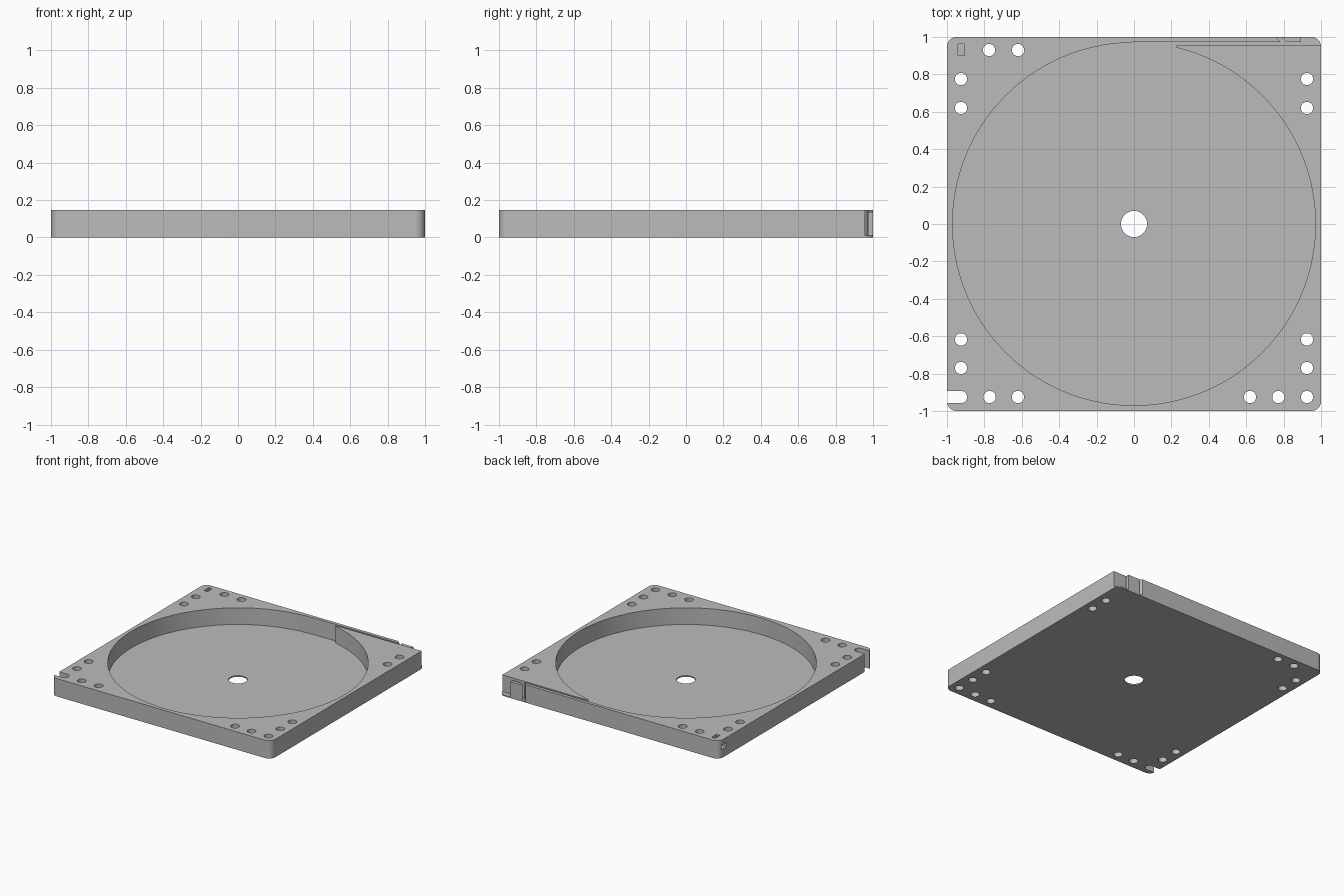
import bpy, bmesh, math

if "Cube" in bpy.data.objects:
    bpy.data.objects.remove(bpy.data.objects["Cube"])

H, FLOOR, R = 0.147, 0.010, 0.97   # tray height, floor thickness, pocket radius

grey = bpy.data.materials.new("plain grey")
grey.diffuse_color = (0.5, 0.5, 0.5, 1)
grey.use_nodes = True
grey.node_tree.nodes["Principled BSDF"].inputs["Base Color"].default_value = grey.diffuse_color


def arc(cx, cy, r, a0, a1, n):
    return [(cx + r * math.cos(math.radians(a0 + (a1 - a0) * i / n)),
             cy + r * math.sin(math.radians(a0 + (a1 - a0) * i / n))) for i in range(n + 1)]


def prism(name, pts, z0, z1):
    """Extrude a counter-clockwise outline from z0 to z1."""
    bm = bmesh.new()
    f = bm.faces.new([bm.verts.new((x, y, z0)) for x, y in pts])
    ext = bmesh.ops.extrude_face_region(bm, geom=[f])
    top = [v for v in ext["geom"] if isinstance(v, bmesh.types.BMVert)]
    bmesh.ops.translate(bm, verts=top, vec=(0, 0, z1 - z0))
    bmesh.ops.recalc_face_normals(bm, faces=bm.faces)
    me = bpy.data.meshes.new(name)
    bm.to_mesh(me)
    bm.free()
    ob = bpy.data.objects.new(name, me)
    bpy.context.collection.objects.link(ob)
    return ob


def rect(x0, x1, y0, y1):
    return [(x0, y0), (x1, y0), (x1, y1), (x0, y1)]


def cut(pts, z0, z1):
    """Subtract an extruded outline from the tray."""
    c = prism("cutter", pts, z0, z1)
    c.hide_render = True
    m = tray.modifiers.new("cut", 'BOOLEAN')
    m.operation, m.solver, m.object = 'DIFFERENCE', 'EXACT', c
    bpy.context.view_layer.objects.active = tray
    bpy.ops.object.modifier_apply(modifier=m.name)
    bpy.data.objects.remove(c)


# Square tray body with rounded corners
c, r = 0.947, 0.053
outline = []
for i, (sx, sy) in enumerate([(1, 1), (-1, 1), (-1, -1), (1, -1)]):
    outline += arc(sx * c, sy * c, r, 90 * i, 90 * i + 90, 10)
tray = prism("tray", outline, 0, H)
tray.data.materials.append(grey)

# Round pocket, tangent exit channel, open corner and slanted gap in one outline
tip = math.degrees(math.acos(0.232 / R))
pocket = [(1.1, 0.957), (1.1, 1.1), (0.893, 1.1), (0.893, 0.973), (0.813, 0.973),
          (0.686, 1.1), (0.658, 1.1), (0.785, 0.973), (0.0, 0.973)]
pocket += arc(0, 0, R, 91, 360 + tip, 180)
pocket += [(0.226, 0.944), (0.224, 0.950), (0.227, 0.955), (0.233, 0.957)]
cut(pocket, FLOOR, H + 0.1)

# Lower the small end block beside the channel
cut([(0.80, 0.965), (0.91, 0.965), (0.91, 1.1), (0.672, 1.1), (0.799, 0.973)], 0.136, H + 0.1)

# Centre hole
cut(arc(0, 0, 0.07, 0, 352.5, 47), -0.1, H + 0.1)

# Corner screw holes
holes = [(-0.775, 0.93), (-0.62, 0.93)]
for s in (-1, 1):
    holes += [(s * 0.925, y) for y in (0.775, 0.62, -0.617, -0.77)]
    holes += [(s * x, -0.925) for x in (0.62, 0.772)]
holes.append((0.925, -0.925))
for x, y in holes:
    cut(arc(x, y, 0.033, 0, 345, 23), -0.1, H + 0.1)

# Open-ended slot at the front left corner
cut([(-1.1, -0.892), (-1.1, -0.958)] + arc(-0.925, -0.925, 0.033, -90, 90, 14), -0.1, H + 0.1)

# Small blind slot with a side outlet at the back left corner
cut(rect(-0.94, -0.907, 0.90, 0.963), 0.07, H + 0.1)
cut(rect(-1.1, -0.925, 0.90, 0.963), 0.07, 0.105)

# Smooth round walls, sharp edges
bpy.ops.object.select_all(action='DESELECT')
tray.select_set(True)
bpy.context.view_layer.objects.active = tray
bpy.ops.object.shade_smooth_by_angle(angle=math.radians(30))
